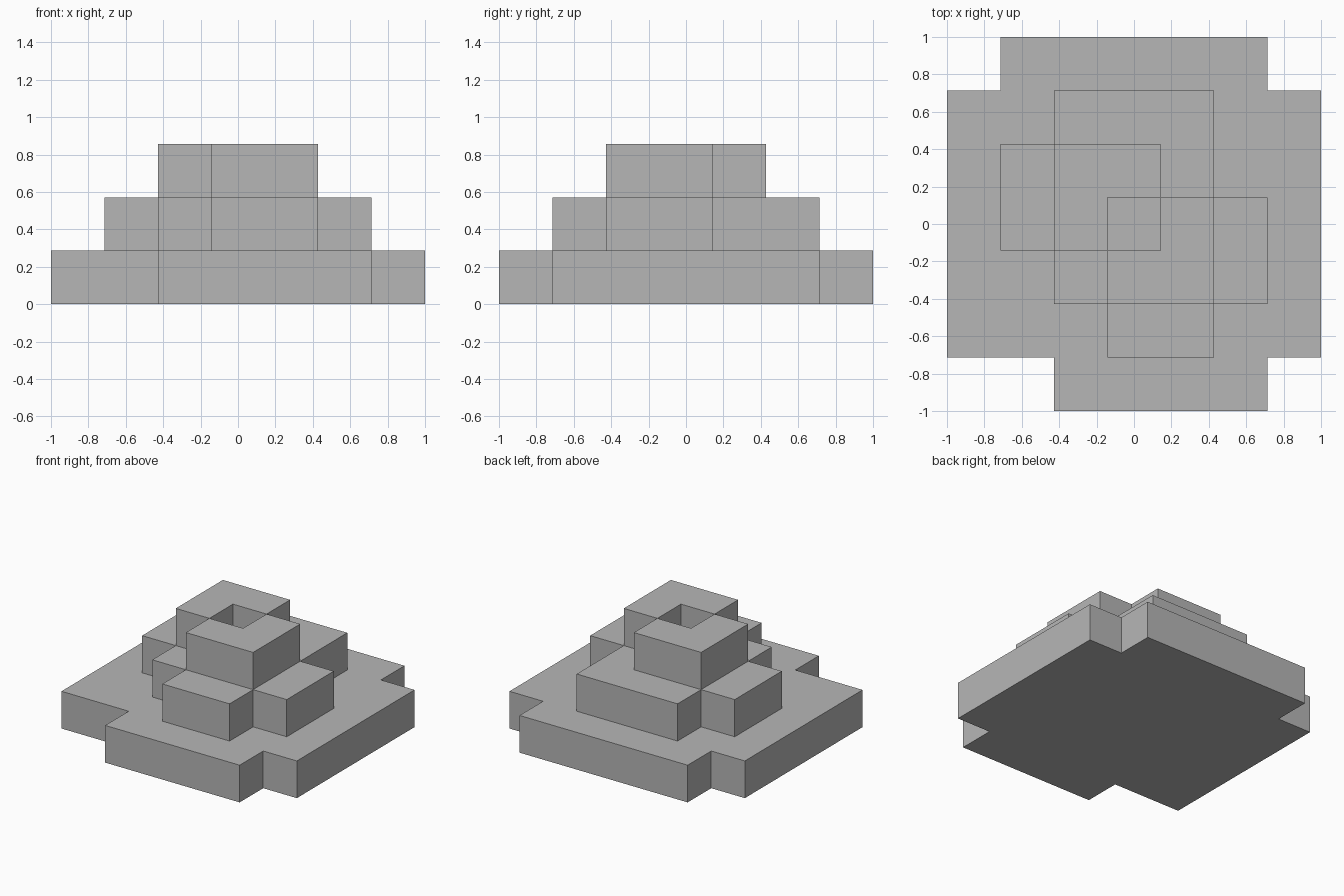
import bpy, bmesh
from mathutils import Vector

if "Cube" in bpy.data.objects:
    bpy.data.objects.remove(bpy.data.objects["Cube"])

U = 2 / 7  # size of one block

grey = bpy.data.materials.new("stone_grey")
grey.diffuse_color = (0.47, 0.47, 0.47, 1)
grey.use_nodes = True
grey.node_tree.nodes["Principled BSDF"].inputs["Base Color"].default_value = grey.diffuse_color

# Each tier: rows of blocks as y index -> (first, last) column spans
TIERS = {
    "base_tier": {0: [(2, 5)], **{r: [(0, 6)] for r in range(1, 6)}, 6: [(1, 5)]},
    "middle_tier": {1: [(3, 4)], 2: [(2, 5)], 3: [(1, 5)], 4: [(1, 4)], 5: [(2, 4)]},
    "top_ring": {2: [(3, 4)], 3: [(2, 2), (4, 4)], 4: [(2, 3)]},
}

tier_cells = [{(x, y, z) for y, spans in rows.items()
               for a, b in spans for x in range(a, b + 1)}
              for z, rows in enumerate(TIERS.values())]
solid = set().union(*tier_cells)


def exposed_faces(bm, cell):
    """Add the sides of one block that no other block covers."""
    centre = Vector(cell) + Vector((0.5, 0.5, 0.5))
    for axis in range(3):
        for sign in (-1, 1):
            n, u, v = Vector(), Vector(), Vector()
            n[axis] = sign * 0.5
            u[(axis + 1) % 3] = 0.5
            v[(axis + 2) % 3] = 0.5 * sign
            if tuple(int(c + 2 * d) for c, d in zip(cell, n)) in solid:
                continue
            corners = [centre + n + a * u + b * v
                       for a, b in ((-1, -1), (1, -1), (1, 1), (-1, 1))]
            bm.faces.new([bm.verts.new(((p.x - 3.5) * U, (p.y - 3.5) * U, p.z * U))
                          for p in corners])


# Build the stacked tiers
for name, cells in zip(TIERS, tier_cells):
    bm = bmesh.new()
    for cell in sorted(cells):
        exposed_faces(bm, cell)
    bmesh.ops.remove_doubles(bm, verts=bm.verts, dist=1e-4)
    # Merge coplanar squares into clean flat faces
    bmesh.ops.dissolve_limit(bm, angle_limit=0.01, verts=bm.verts, edges=bm.edges)
    mesh = bpy.data.meshes.new(name)
    bm.to_mesh(mesh)
    bm.free()
    mesh.materials.append(grey)
    bpy.context.collection.objects.link(bpy.data.objects.new(name, mesh))
